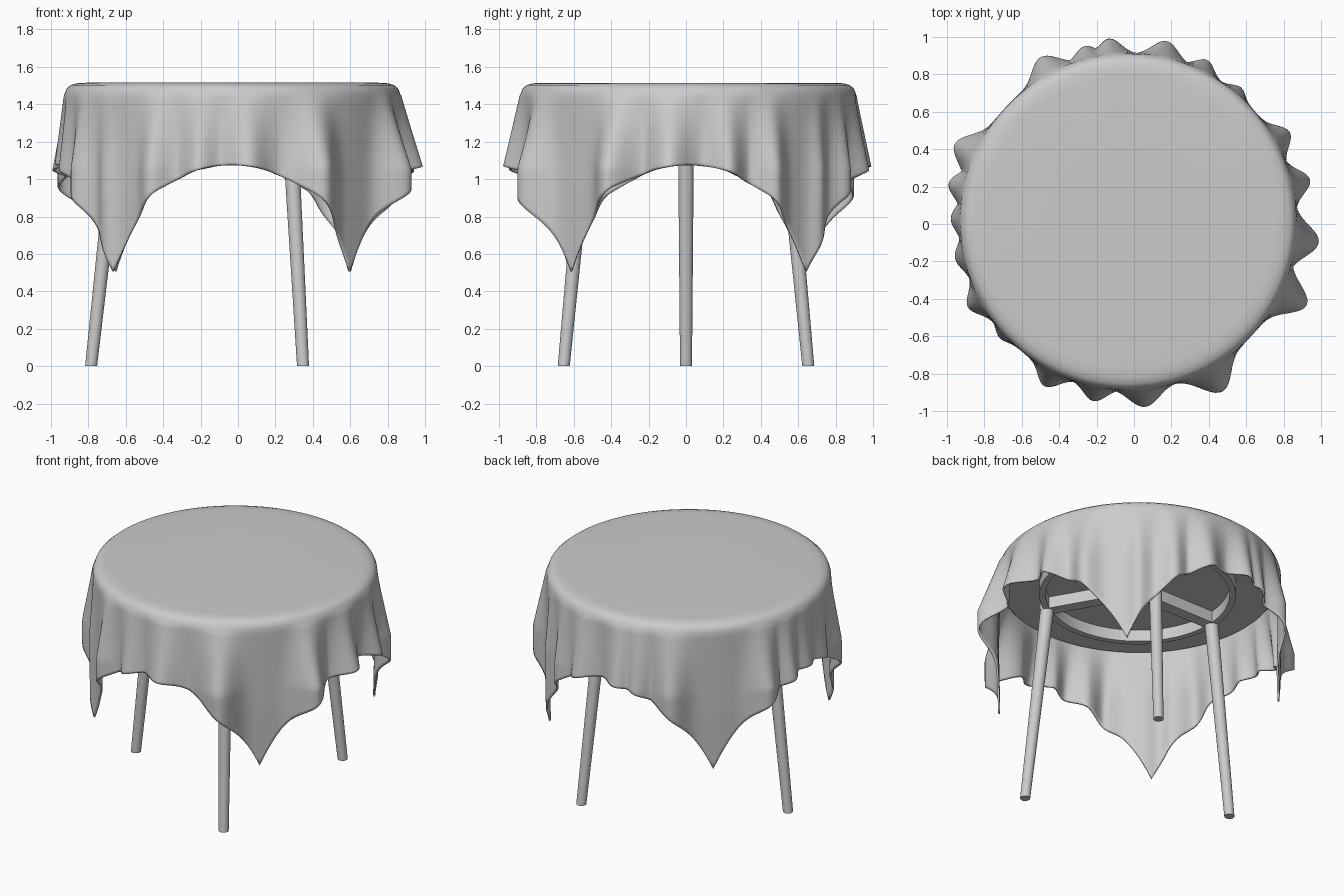
import bpy, bmesh
from math import sin, cos, pi, radians, exp

if "Cube" in bpy.data.objects:
    bpy.data.objects.remove(bpy.data.objects["Cube"])

CX, CY = -0.03, 0.0            # table axis
TOP_Z, UNDER_Z = 1.5, 1.41     # table top faces

grey = bpy.data.materials.new("plain grey")
grey.use_nodes = True
grey.diffuse_color = (0.6, 0.6, 0.6, 1)
grey.node_tree.nodes["Principled BSDF"].inputs["Base Color"].default_value = (0.6, 0.6, 0.6, 1)


def finish(bm, name, angle=35):
    bmesh.ops.recalc_face_normals(bm, faces=bm.faces)
    mesh = bpy.data.meshes.new(name)
    bm.to_mesh(mesh)
    bm.free()
    mesh.materials.append(grey)
    ob = bpy.data.objects.new(name, mesh)
    bpy.context.collection.objects.link(ob)
    bpy.ops.object.select_all(action="DESELECT")
    ob.select_set(True)
    bpy.context.view_layer.objects.active = ob
    bpy.ops.object.shade_smooth_by_angle(angle=radians(angle))
    return ob


def lathe(profile, segs, closed=False):
    """Spin (radius, z) points about z; open profiles get flat end caps."""
    bm = bmesh.new()
    rings = [[bm.verts.new((r * cos(2 * pi * i / segs), r * sin(2 * pi * i / segs), z))
              for i in range(segs)] for r, z in profile]
    pairs = list(zip(rings, rings[1:]))
    if closed:
        pairs.append((rings[-1], rings[0]))
    else:
        bm.faces.new(rings[0])
        bm.faces.new(rings[-1])
    for a, b in pairs:
        for i in range(segs):
            j = (i + 1) % segs
            bm.faces.new((a[i], a[j], b[j], b[i]))
    return bm


def move(bm, x, y):
    bmesh.ops.translate(bm, verts=bm.verts, vec=(x, y, 0))


# Round table top
bm = lathe([(0.87, UNDER_Z), (0.88, UNDER_Z + 0.01), (0.88, 1.46), (0.83, TOP_Z)], 96)
move(bm, CX, 0.01)
finish(bm, "table_top")

# Ring apron under the top
bm = lathe([(0.58, 1.33), (0.62, 1.33), (0.62, UNDER_Z), (0.58, UNDER_Z)], 96, closed=True)
move(bm, CX, CY)
finish(bm, "apron_ring")

# Three splayed legs, each with a spoke to the centre
for name, deg in (("right", 180), ("front_left", -60), ("back_left", 60)):
    ux, uy = cos(radians(deg)), sin(radians(deg))
    bm = lathe([(0.032, 0), (0.044, UNDER_Z)], 32)
    for v in bm.verts:
        reach = 0.755 - 0.11 * v.co.z
        v.co.x += CX + ux * reach
        v.co.y += CY + uy * reach
    finish(bm, name + "_leg")

    bm = bmesh.new()
    bmesh.ops.create_cube(bm, size=1)
    for v in bm.verts:
        a, b = (v.co.x + 0.5) * 0.64, v.co.y * 0.08
        v.co = (CX + ux * a - uy * b, CY + uy * a + ux * b,
                1.33 if v.co.z < 0 else UNDER_Z)
    finish(bm, name + "_spoke")

# Square cloth: folds as (direction in degrees, outward bulge, half width in degrees)
FOLDS = [(-6, 0.13, 5), (13, 0.1, 4), (29, 0.09, 4), (-25, 0.155, 5), (-61, 0.14, 5.5),
         (-85, 0.1, 5), (-101, 0.08, 4), (-117, 0.09, 4), (-138, 0.03, 3), (-152, 0.075, 4),
         (-168, 0.05, 4), (179, 0.055, 4), (168, 0.085, 4), (156, 0.12, 5), (118, 0.1, 5),
         (104, 0.07, 4), (96, 0.09, 4), (78, 0.09, 4.5), (64, 0.065, 3.5), (50, 0.04, 3)]
RIM = [(0.4, 0), (0.78, 0), (0.83, 0.003), (0.865, 0.013), (0.885, 0.03), (0.895, 0.055)]
HALF, REACH, CLOTH_Z = 1.376, 0.936, 1.515
SEGS, ROWS = 360, 26


def bulge(deg):
    total = 0
    for centre, height, width in FOLDS:
        d = (deg - centre + 180) % 360 - 180
        total = max(total, height * exp(-(d / width) ** 2 / 1.6))
    return total


bm = bmesh.new()
columns = []
for i in range(SEGS):
    deg = 360 * i / SEGS
    c, s = cos(radians(deg)), sin(radians(deg))
    length = HALF / max(abs(c), abs(s)) - REACH
    out = bulge(deg)
    points = list(RIM)
    for k in range(1, ROWS + 1):
        drop = 0.055 + (length - 0.055) * k / ROWS
        grow = min((drop - 0.04) / 0.42, 1)
        lean = 0.02 * max(drop - 0.6, 0)
        points.append((0.897 + out * grow - lean, drop))
    columns.append([bm.verts.new((CX + r * c, 0.012 + r * s, CLOTH_Z - d)) for r, d in points])
for a, b in zip(columns, columns[1:] + columns[:1]):
    for k in range(len(a) - 1):
        bm.faces.new((a[k], a[k + 1], b[k + 1], b[k]))
bm.faces.new([col[0] for col in columns])
cloth = finish(bm, "tablecloth", 60)
thick = cloth.modifiers.new("thickness", "SOLIDIFY")
thick.thickness = 0.012
thick.offset = -1
